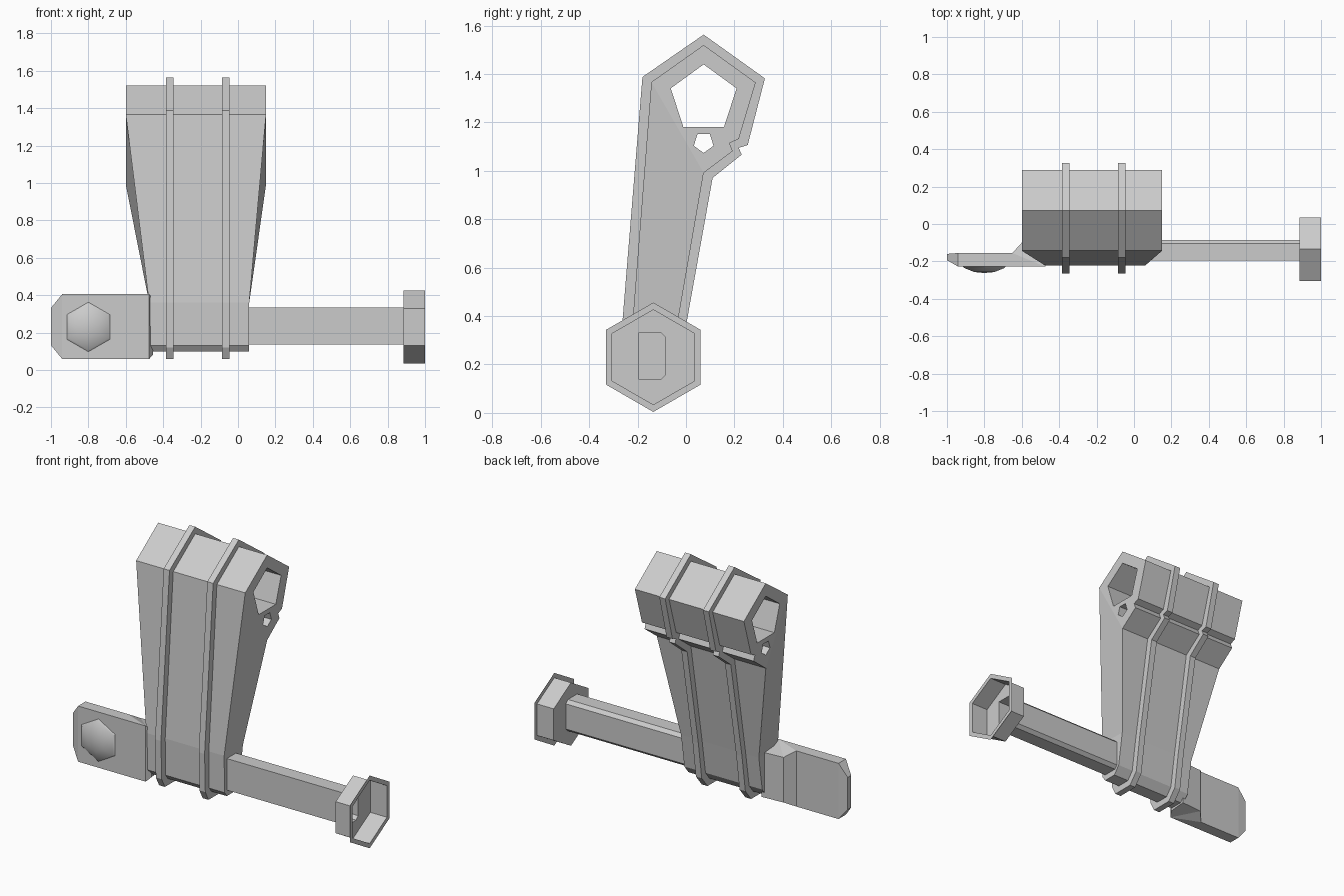
import bpy, bmesh
from math import sin, cos, pi

if "Cube" in bpy.data.objects:
    bpy.data.objects.remove(bpy.data.objects["Cube"])


def finish(name, bm, smooth=None):
    bmesh.ops.recalc_face_normals(bm, faces=bm.faces)
    me = bpy.data.meshes.new(name)
    bm.to_mesh(me)
    bm.free()
    ob = bpy.data.objects.new(name, me)
    bpy.context.collection.objects.link(ob)
    if smooth:
        bpy.ops.object.select_all(action='DESELECT')
        ob.select_set(True)
        bpy.context.view_layer.objects.active = ob
        bpy.ops.object.shade_smooth_by_angle(angle=smooth)
    return ob


def loft(bm, rings):
    """Skin a list of equal closed point rings; returns the vertex rings."""
    vr = [[bm.verts.new(p) for p in r] for r in rings]
    for a, b in zip(vr, vr[1:]):
        n = len(a)
        for i in range(n):
            j = (i + 1) % n
            bm.faces.new((a[i], a[j], b[j], b[i]))
    return vr


def at_x(x, profile):
    return [(x, y, z) for y, z in profile]


def ngon(n, r, cy, cz, start=pi / 2):
    return [(cy + r * cos(start + 2 * pi * i / n),
             cz + r * sin(start + 2 * pi * i / n)) for i in range(n)]


# Side profiles (y, z): main body and the raised bands around it
BODY = [(.073, 1.52), (.288, 1.365), (.218, 1.132), (.18, 1.115), (.193, 1.082),
        (.073, .992), (-.037, .36), (-.07, .15), (-.11, .10), (-.195, .10),
        (-.218, .13), (-.222, .36), (-.143, 1.367)]
BAND = [(.073, 1.563), (.326, 1.382), (.255, 1.107), (.218, 1.095), (.23, 1.067),
        (.11, .971), (0, .36), (-.033, .13), (-.09, .06), (-.225, .06),
        (-.257, .12), (-.264, .36), (-.18, 1.388)]

# Body: full width at the top, narrower below
bm = bmesh.new()
left = [(-.475 if 6 <= i <= 11 else -.6, y, z) for i, (y, z) in enumerate(BODY)]
right = [(.06 if 6 <= i <= 11 else .15, y, z) for i, (y, z) in enumerate(BODY)]
for r in loft(bm, [left, right]):
    bm.faces.new([r[12]] + r[0:6])
    bm.faces.new((r[12], r[5], r[6], r[11]))
    bm.faces.new(r[6:12])
body = finish("body", bm)

# Pentagon holes through the body
for r, z, start in ((.143, 1.297, pi / 2), (.043, 1.117, -pi / 2)):
    bm = bmesh.new()
    prof = ngon(5, r, .073, z, start)
    for ring in loft(bm, [at_x(-1, prof), at_x(1, prof)]):
        bm.faces.new(ring)
    cutter = finish("hole_cutter", bm)
    cutter.hide_render = True
    mod = body.modifiers.new("hole", 'BOOLEAN')
    mod.operation, mod.solver, mod.object = 'DIFFERENCE', 'EXACT', cutter
    bpy.context.view_layer.objects.active = body
    bpy.ops.object.modifier_apply(modifier=mod.name)
    bpy.data.objects.remove(cutter)

# Raised bands
for side, x in (("left", -.365), ("right", -.065)):
    bm = bmesh.new()
    a, b = x - .02, x + .02
    loft(bm, [at_x(a, BODY), at_x(a, BAND), at_x(b, BAND), at_x(b, BODY)])
    finish("band_" + side, bm)

# Hollow bar
BAR = [(-.195, .137), (-.105, .137), (-.085, .157), (-.085, .313),
       (-.105, .333), (-.195, .333)]
bm = bmesh.new()
loft(bm, [at_x(-.46, BAR), at_x(.885, BAR)])
finish("bar", bm)

# Hexagonal cup with a thin flange, its floor open to the bar
cup, rim = ngon(6, .196, -.135, .23), ngon(6, .226, -.135, .23)
bm = bmesh.new()
rings = loft(bm, [at_x(1, rim), at_x(1, cup), at_x(.885, cup)])
hole = [bm.verts.new(p) for p in at_x(.885, BAR)]
edges = []
for ring in (rings[2], hole):
    for i in range(6):
        pair = (ring[i], ring[(i + 1) % 6])
        edges.append(bm.edges.get(pair) or bm.edges.new(pair))
bmesh.ops.triangle_fill(bm, use_beauty=True, edges=edges)
finish("hex_cup", bm)

# Side paddle: plan outline (x, y, half height) swept over z
PLAN = [(-1, -.16, .1), (-1, -.193, .1), (-.94, -.228, .173), (-.475, -.228, .173),
        (-.455, -.2, .15), (-.455, -.09, .14), (-.6, -.1, .14),
        (-.65, -.155, .173), (-.94, -.155, .173)]
bm = bmesh.new()
for r in loft(bm, [[(x, y, .232 + s * h) for x, y, h in PLAN] for s in (-1, 1)]):
    bm.faces.new((r[0], r[1], r[2], r[8]))
    bm.faces.new((r[8], r[2], r[3], r[7]))
    bm.faces.new((r[7], r[3], r[6]))
    bm.faces.new((r[6], r[3], r[4], r[5]))
finish("paddle", bm)

# Domed hexagonal stud on the paddle
bm = bmesh.new()
levels = ((.135, -.226), (.122, -.236), (.062, -.257))
stud = loft(bm, [[(x, y, z) for x, z in ngon(6, r, -.8, .23)] for r, y in levels])
tip = bm.verts.new((-.8, -.262, .23))
for i in range(6):
    bm.faces.new((stud[2][i], stud[2][(i + 1) % 6], tip))
finish("stud", bm, .5)
